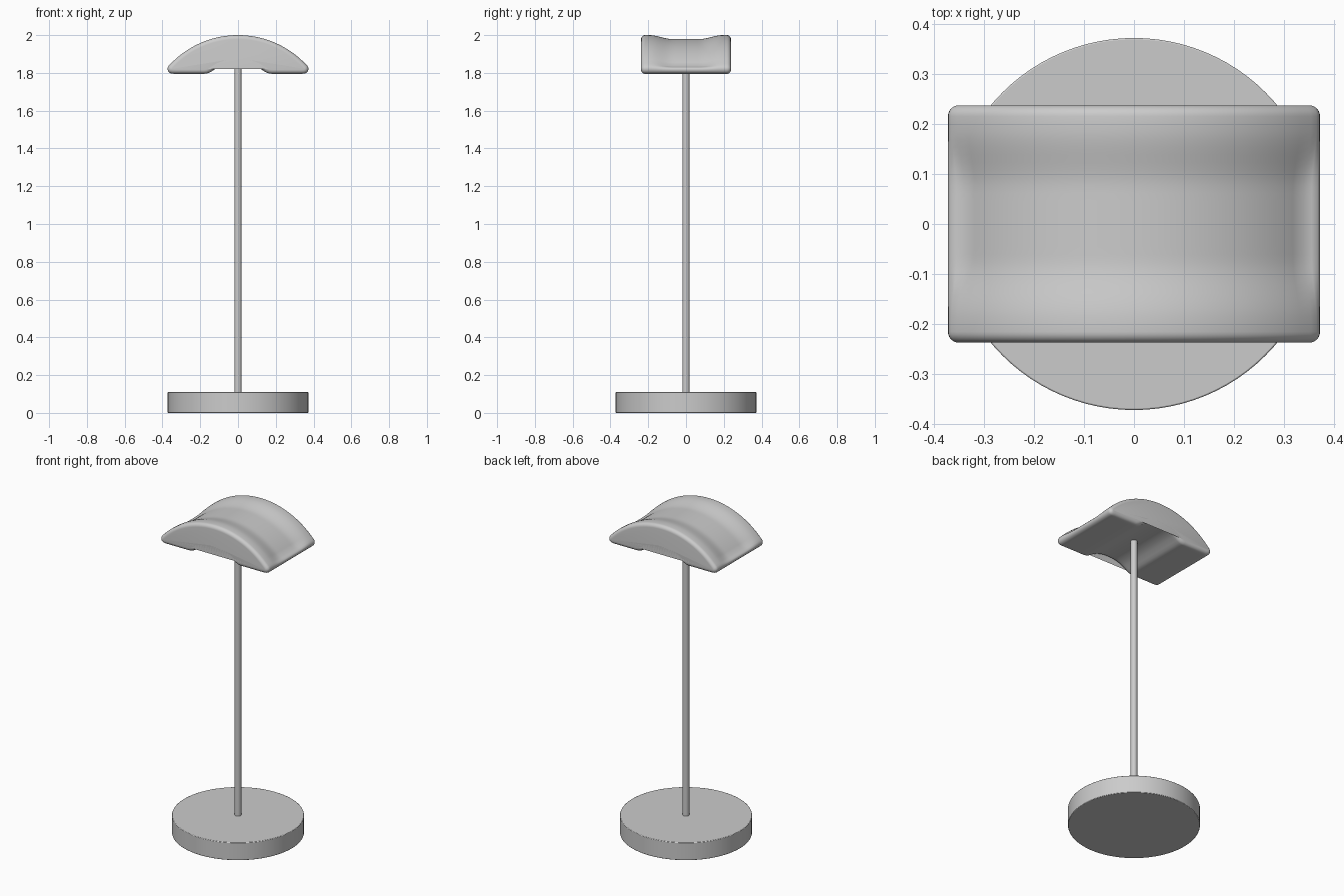
import bpy, bmesh, math
from mathutils import Vector

if "Cube" in bpy.data.objects:
    bpy.data.objects.remove(bpy.data.objects["Cube"])


def cylinder(name, radius, z0, z1, sides, bevel=0.0):
    bpy.ops.mesh.primitive_cylinder_add(vertices=sides, radius=radius, depth=z1 - z0,
                                        location=(0, 0, (z0 + z1) / 2))
    ob = bpy.context.object
    ob.name = name
    if bevel:
        mod = ob.modifiers.new("edge", 'BEVEL')
        mod.width, mod.segments, mod.limit_method = bevel, 2, 'ANGLE'
    bpy.ops.object.shade_smooth_by_angle(angle=math.radians(35))
    return ob


# Round foot and thin pole
cylinder("base", 0.373, 0.0, 0.11, 96, 0.003)
cylinder("pole", 0.019, 0.10, 1.88, 32)

# Cushion outline in x/z: right half from top centre round the tip to bottom centre
R = 0.495
half = [(x, 2.0 - R + math.sqrt(R * R - x * x), 1.0)
        for x in [0.355 * i / 16 for i in range(17)]]
half += [(0.366, 1.839, 0.6), (0.372, 1.829, 0.2), (0.373, 1.820, 0), (0.370, 1.808, 0),
         (0.362, 1.800, 0), (0.350, 1.796, 0), (0.335, 1.795, 0), (0.25, 1.795, 0),
         (0.180, 1.795, 0), (0.163, 1.797, 0), (0.148, 1.803, 0), (0.133, 1.812, 0),
         (0.110, 1.827, 0), (0.085, 1.838, 0), (0.055, 1.847, 0), (0.028, 1.851, 0),
         (0.0, 1.852, 0)]
outline = half + [(-x, z, w) for x, z, w in reversed(half[1:-1])]
n = len(outline)


def inward(i):
    a, b = outline[i - 1], outline[(i + 1) % n]
    return Vector((b[1] - a[1], -(b[0] - a[0]))).normalized()


def saddle_dip(y):
    t = min(max((abs(y) - 0.07) / 0.125, 0), 1)
    return 0.021 * (1 - t * t * (3 - 2 * t))


# Stations across the depth: (y, inset), with rounded rims
rim, half_depth = 0.022, 0.238
right = [(0.216 * i / 14, 0.0) for i in range(15)]
for i in range(1, 7):
    a = math.pi / 2 * i / 6
    right.append((half_depth - rim + rim * math.sin(a), rim * (1 - math.cos(a))))
stations = [(-y, d) for y, d in reversed(right[1:])] + right

# Loft the cushion through the stations
bm = bmesh.new()
rings = []
for y, d in stations:
    ring = []
    for i, (x, z, w) in enumerate(outline):
        off = inward(i) * (d + w * saddle_dip(y))
        # keep the tip from folding over itself where it is inset
        ring.append(bm.verts.new((x + off.x, y, z + off.y)))
    rings.append(ring)
for r0, r1 in zip(rings, rings[1:]):
    for i in range(n):
        j = (i + 1) % n
        bm.faces.new((r0[i], r0[j], r1[j], r1[i]))
bm.faces.new(rings[0])
bm.faces.new(rings[-1])
bmesh.ops.recalc_face_normals(bm, faces=bm.faces[:])
mesh = bpy.data.meshes.new("cushion")
bm.to_mesh(mesh)
bm.free()
cushion = bpy.data.objects.new("cushion", mesh)
bpy.context.collection.objects.link(cushion)
bpy.ops.object.select_all(action='DESELECT')
cushion.select_set(True)
bpy.context.view_layer.objects.active = cushion
bpy.ops.object.shade_smooth_by_angle(angle=math.radians(50))
